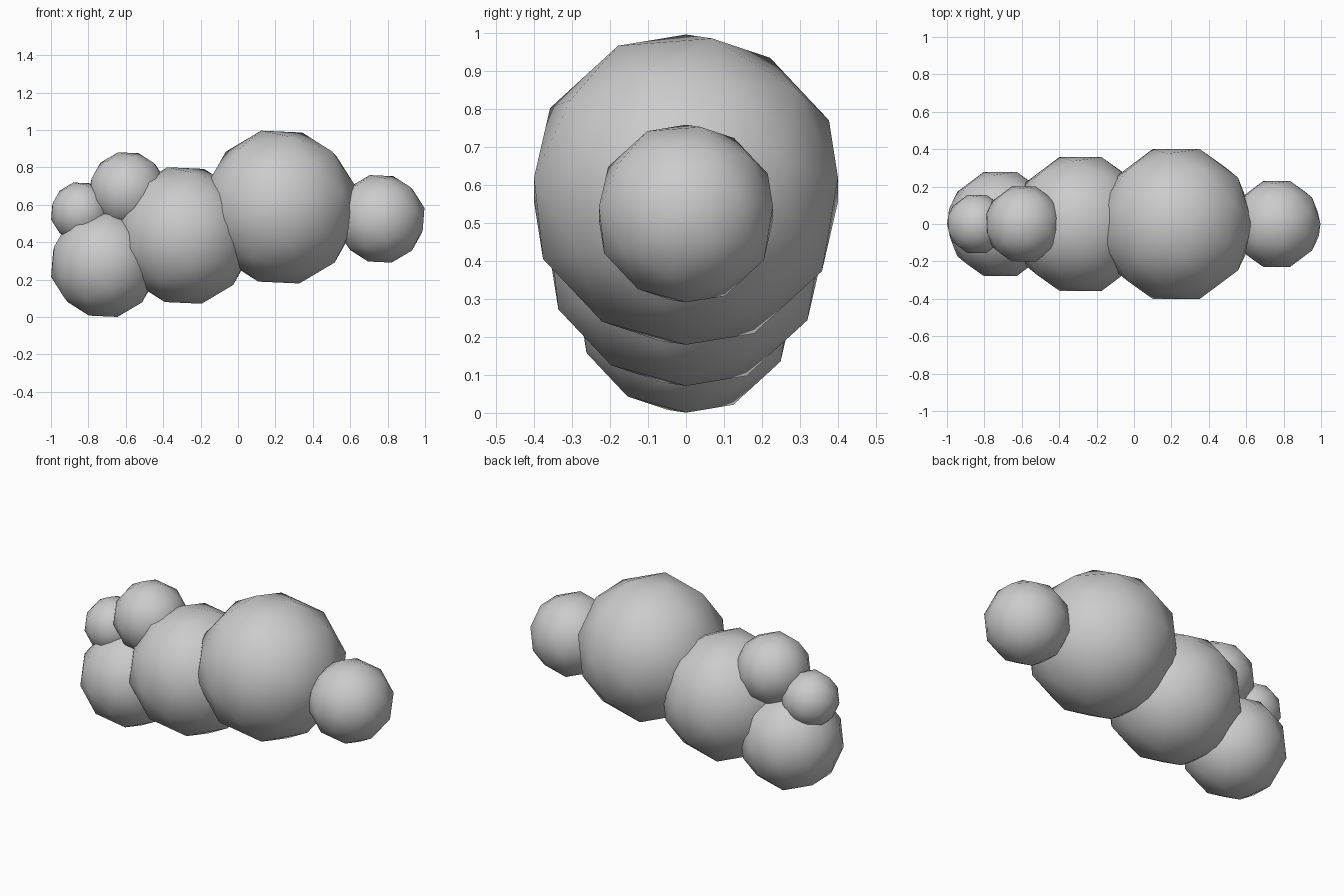
import bpy
from math import radians
from mathutils import Matrix, Vector

if "Cube" in bpy.data.objects:
    bpy.data.objects.remove(bpy.data.objects["Cube"], do_unlink=True)

# One plain grey for every ball
grey = bpy.data.materials.new("plain_grey")
grey.use_nodes = True
colour = (0.6, 0.6, 0.6, 1)
grey.diffuse_color = colour
grey.node_tree.nodes["Principled BSDF"].inputs["Base Color"].default_value = colour

# All balls share the same tilt, leaning toward -x
TILT = Matrix.Rotation(radians(-14), 4, 'Y') @ Matrix.Rotation(radians(90), 4, 'Z')


def ball(name, x, z, radius):
    """Low-poly smooth ball centred on y = 0."""
    bpy.ops.mesh.primitive_ico_sphere_add(subdivisions=2, radius=radius)
    obj = bpy.context.object
    obj.name = name
    obj.data.transform(TILT)
    obj.location = Vector((x, 0, z))
    obj.data.materials.append(grey)
    bpy.ops.object.shade_smooth()


# Row of body balls, from the left end to the right end
ball("end_ball", 0.763, 0.525, 0.241)
ball("large_body_ball", 0.226, 0.588, 0.421)
ball("middle_body_ball", -0.286, 0.436, 0.376)
ball("lower_body_ball", -0.715, 0.285, 0.293)

# Two small balls resting on top
ball("upper_ball", -0.59, 0.676, 0.211)
ball("smallest_ball", -0.84, 0.56, 0.164)
